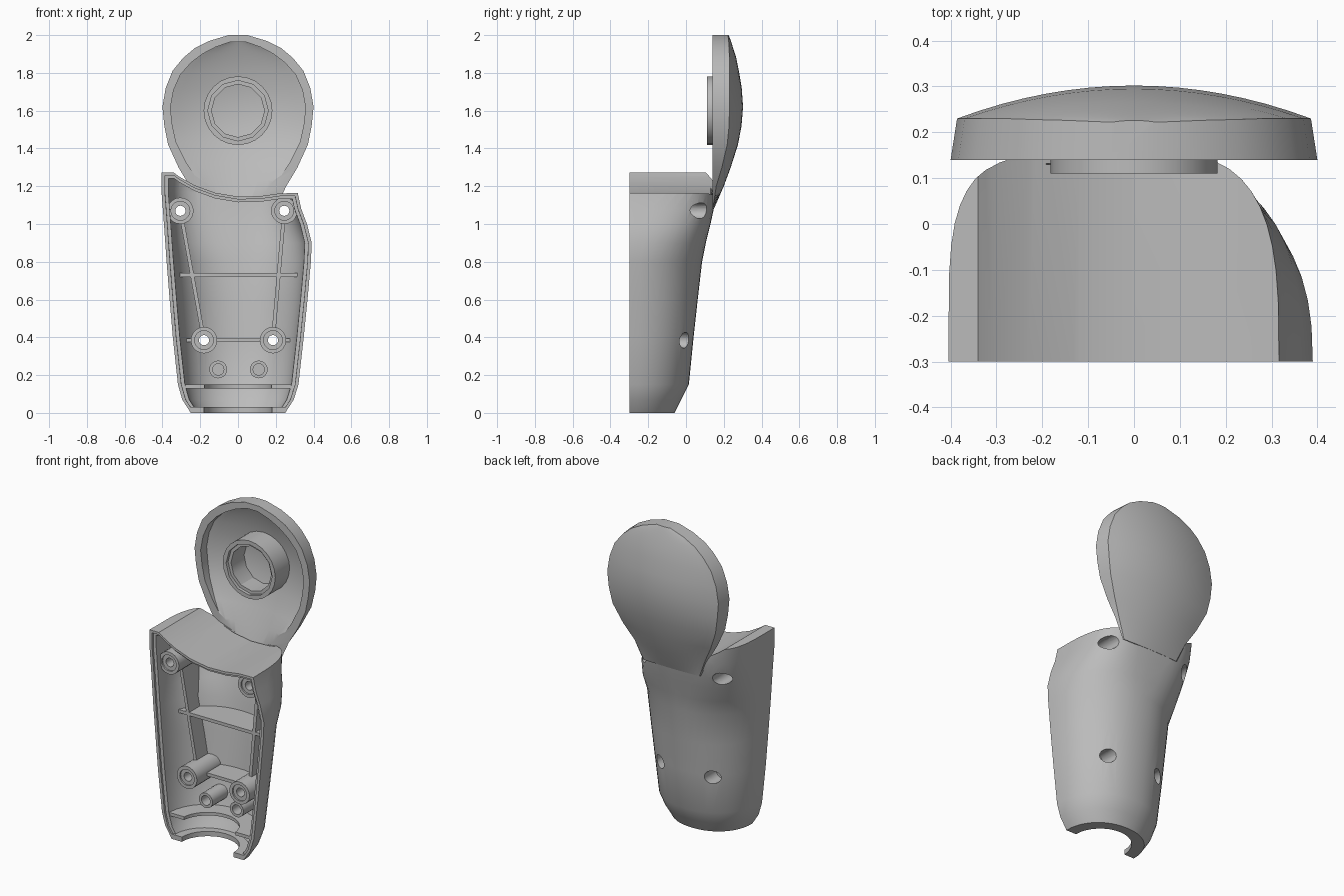
import bpy, bmesh, math

cube = bpy.data.objects.get("Cube")
if cube:
    bpy.data.objects.remove(cube)

grey = bpy.data.materials.new("plain_grey")
grey.use_nodes = True
tone = (0.5, 0.5, 0.5, 1)
grey.diffuse_color = tone
grey.node_tree.nodes["Principled BSDF"].inputs["Base Color"].default_value = tone


def loft(name, rings):
    """Closed solid through equal-length point rings."""
    bm = bmesh.new()
    loops = [[bm.verts.new(p) for p in ring] for ring in rings]
    n = len(loops[0])
    for a, b in zip(loops, loops[1:]):
        for i in range(n):
            j = (i + 1) % n
            bm.faces.new((a[i], a[j], b[j], b[i]))
    bm.faces.new(loops[0])
    bm.faces.new(loops[-1][::-1])
    bmesh.ops.recalc_face_normals(bm, faces=bm.faces)
    mesh = bpy.data.meshes.new(name)
    bm.to_mesh(mesh)
    bm.free()
    mesh.materials.append(grey)
    obj = bpy.data.objects.new(name, mesh)
    bpy.context.collection.objects.link(obj)
    return obj


def combine(target, operation, tool, keep=False):
    mod = target.modifiers.new("join", "BOOLEAN")
    mod.operation, mod.object, mod.solver = operation, tool, "EXACT"
    bpy.context.view_layer.objects.active = target
    bpy.ops.object.modifier_apply(modifier=mod.name)
    if not keep:
        bpy.data.objects.remove(tool)
    return target


def rod(name, x, z, r, y0, y1, sides=20):
    """Cylinder running front to back."""
    turn = [2 * math.pi * i / sides for i in range(sides)]
    return loft(name, [[(x + r * math.cos(t), y, z + r * math.sin(t)) for t in turn]
                       for y in (y0, y1)])


def slab(name, a, b, y0, y1, thick=0.02):
    """Upright plate along a line in the front plane."""
    dx, dz = b[0] - a[0], b[1] - a[1]
    k = thick / 2 / math.hypot(dx, dz)
    ox, oz = -dz * k, dx * k
    ring = [(a[0] + ox, a[1] + oz), (b[0] + ox, b[1] + oz),
            (b[0] - ox, b[1] - oz), (a[0] - ox, a[1] - oz)]
    return loft(name, [[(x, y, z) for x, z in ring] for y in (y0, y1)])


FRONT = -0.3
# grip stations: height, right edge, left edge, back depth
GRIP = [(0, -.25, .25, -.06), (.07, -.295, .295, -.025), (.15, -.318, .32, .015),
        (.4, -.345, .348, .04), (.6, -.362, .368, .062), (.8, -.378, .386, .085),
        (.9, -.385, .39, .105), (1, -.392, .365, .13), (1.08, -.398, .335, .147),
        (1.17, -.405, .315, .162), (1.32, -.405, .3, .165)]


def grip(name, wall=0.0, front=FRONT, floor=None):
    """Rounded grip solid, inset by a wall; floor gives a shallow lip cut."""
    rings = []
    for z, xl, xr, back in GRIP:
        if wall and z == 0:
            t = .03 / .07
            z, xl, xr, back = .03, xl - .045 * t, xr + .045 * t, back + .035 * t
        lift = max(0, z - .8)
        depth = (back - wall if floor is None else floor) - FRONT
        ring = []
        for i in range(25):
            a = math.pi * i / 24
            c, s = math.cos(a), math.sin(a)
            n = 2.15 + lift * (3 if c > 0 else 5)
            if floor is not None:
                n = 20
            w = xr - wall if c > 0 else -xl - wall
            x = math.copysign(w * abs(c) ** (2 / n), c)
            ring.append((x, FRONT + depth * abs(s) ** (2 / n), z))
        if front < FRONT:
            ring += [(xl + wall, front, z), (xr - wall, front, z)]
        rings.append(ring)
    return loft(name, rings)


def above(drop):
    """Everything above the sweeping shoulder line."""
    line = [(-.5, 1.272), (-.34, 1.272), (-.31, 1.25), (-.23, 1.205), (-.12, 1.165),
            (0, 1.145), (.12, 1.148), (.22, 1.162), (.5, 1.168)]
    ring = [(x, z - drop) for x, z in line] + [(.5, 1.6), (-.5, 1.6)]
    return loft("cutter", [[(x, y, z) for x, z in ring] for y in (-.6, .5)])


# head stations: height, half width, rim depth, back depth
HEAD = [(1.08, .2, .142, .148), (1.2, .255, .16, .2), (1.3, .315, .19, .237),
        (1.42, .37, .218, .275), (1.52, .39, .228, .294), (1.62, .4, .23, .302),
        (1.72, .383, .23, .295), (1.81, .347, .23, .28), (1.88, .29, .23, .266),
        (1.93, .23, .228, .25), (1.97, .15, .226, .238), (2, .05, .222, .226)]


def head(name, inset=0.0, thin=0.0, front=0.14):
    rings = []
    for z, w, rim, back in HEAD:
        if inset:
            z = 1.58 + (z - 1.58) * .915
        w -= inset * min(1, w * 5)
        rim = max(rim - thin, front + .002)
        back = max(back - thin, rim + .002)
        edge = w * (.965 if not inset else 1)
        ring = [(w, front, z)]
        for i in range(17):
            u = 1 - i / 8
            ring.append((edge * u, rim + (back - rim) * (1 - u * u), z))
        ring.append((-w, front, z))
        rings.append(ring)
    return loft(name, rings)


# outer shell with shoulder, head, hollow grip and dished head
shell = combine(grip("handle_shell"), "DIFFERENCE", above(0))
combine(shell, "UNION", head("head"))
hollow = combine(grip("cutter", .036, -.4), "DIFFERENCE", above(.03))
lip = combine(grip("cutter", .018, -.4, -.285), "DIFFERENCE", above(.015))
for tool in (hollow, lip, head("cutter", .042, .03, .13)):
    combine(shell, "DIFFERENCE", tool)

# half-round cable exit through the bottom
turn = [2 * math.pi * i / 32 for i in range(32)]
cable = loft("cable_cutter", [[(.18 * math.cos(t), FRONT + .18 * math.sin(t), z) for t in turn]
                              for z in (-.1, .25)])
combine(shell, "DIFFERENCE", cable, keep=True)

# inner fittings, trimmed to stay within the wall
limit = combine(grip("limit", .015), "DIFFERENCE", above(.015))
SCREWS = [(-.305, 1.07), (.245, 1.07), (-.18, .385), (.185, .385)]
fittings = []
for i, (x, z) in enumerate(SCREWS):
    fittings.append(rod(f"screw_boss_{i + 1}", x, z, .07, -.25, .3))
for i, x in enumerate((-.105, .11)):
    fittings.append(rod(f"small_post_{i + 1}", x, .23, .047, -.17, .2))
for i, z in enumerate((.73, .385)):
    fittings.append(slab(f"cross_rib_{i + 1}", (-.5, z), (.5, z), -.15, .3))
for side, top, low in (("right", 0, 2), ("left", 1, 3)):
    fittings.append(slab(side + "_long_rib", SCREWS[top], SCREWS[low], -.15, .3))
end_wall = slab("end_wall", (-.5, .14), (.5, .14), -.28, .3)
fittings.append(combine(end_wall, "DIFFERENCE", cable))
for part in fittings:
    combine(part, "INTERSECT", limit, keep=True)
bpy.data.objects.remove(limit)

# screw holes, front recesses and rear pockets
for x, z in SCREWS:
    for r, y0, y1 in ((.027, -.5, .4), (.05, -.5, -.24), (.042, -.1, .4)):
        for part in [shell] + fittings:
            if part is shell and y1 < 0:
                continue
            if "post" in part.name or "end" in part.name:
                continue
            combine(part, "DIFFERENCE", rod("cutter", x, z, r, y0, y1))
for part in fittings:
    if "post" in part.name:
        x = -.105 if part.name.endswith("1") else .11
        combine(part, "DIFFERENCE", rod("cutter", x, .23, .03, -.5, -.05))

# pivot ring in the head
ring = rod("pivot_ring", 0, 1.6, .182, .11, .27, 24)
combine(ring, "DIFFERENCE", rod("cutter", 0, 1.6, .14, 0, .4, 12))
combine(ring, "DIFFERENCE", rod("cutter", 0, 1.6, .16, 0, .13, 12))

for part in [shell, ring] + fittings:
    bpy.ops.object.select_all(action="DESELECT")
    part.select_set(True)
    bpy.context.view_layer.objects.active = part
    bpy.ops.object.shade_smooth_by_angle(angle=math.radians(30))
